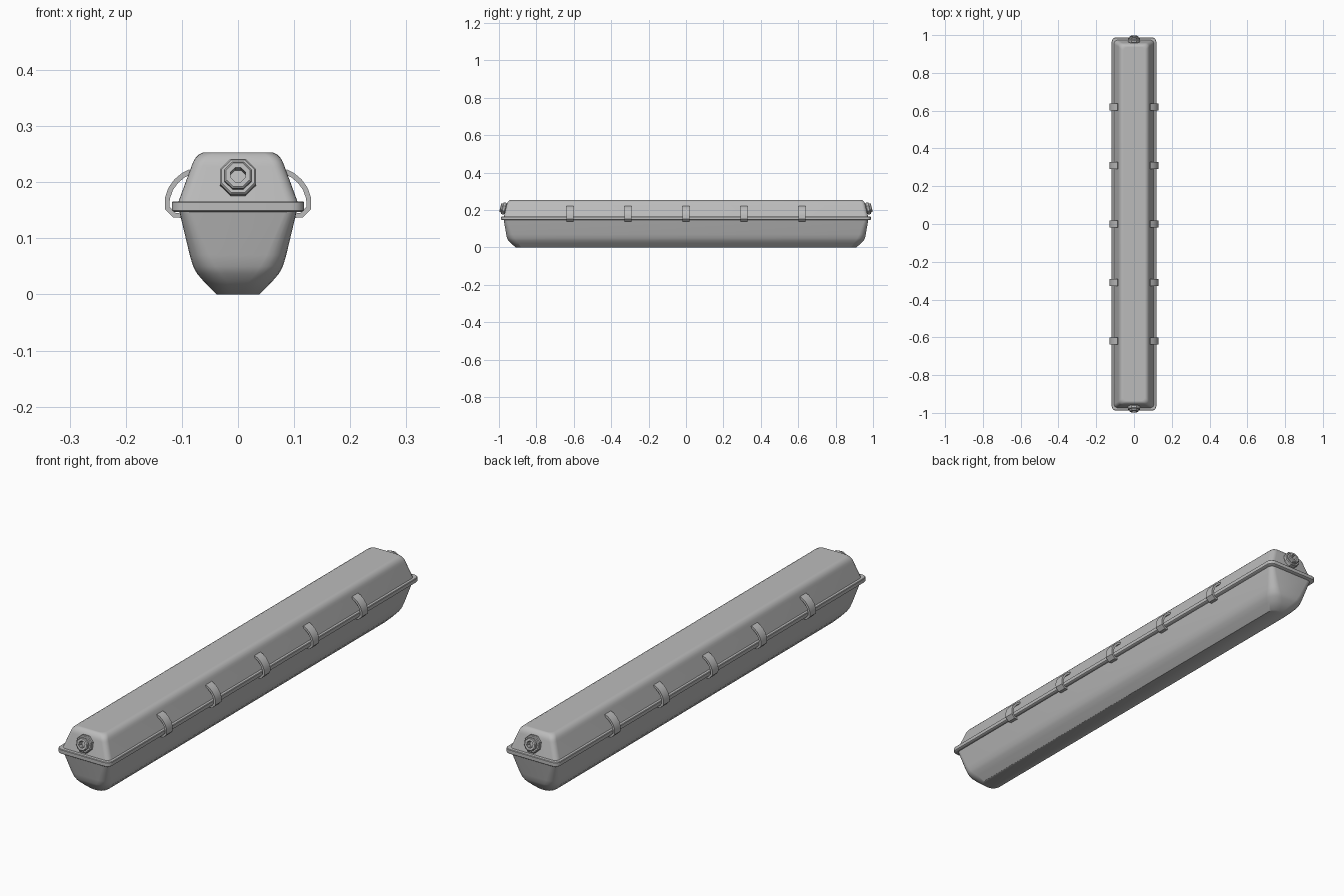
import bpy, bmesh, math
from mathutils import Matrix, Vector

cube = bpy.data.objects.get("Cube")
if cube:
    bpy.data.objects.remove(cube, do_unlink=True)

grey = bpy.data.materials.new("plain grey")
grey.use_nodes = True
grey.diffuse_color = (0.5, 0.5, 0.5, 1)
grey.node_tree.nodes["Principled BSDF"].inputs["Base Color"].default_value = (0.5, 0.5, 0.5, 1)


def finish(name, bm, angle=40):
    """Turn a bmesh into a named, shaded object."""
    bmesh.ops.recalc_face_normals(bm, faces=bm.faces)
    mesh = bpy.data.meshes.new(name)
    bm.to_mesh(mesh)
    bm.free()
    mesh.materials.append(grey)
    ob = bpy.data.objects.new(name, mesh)
    bpy.context.collection.objects.link(ob)
    bpy.ops.object.select_all(action='DESELECT')
    ob.select_set(True)
    bpy.context.view_layer.objects.active = ob
    bpy.ops.object.shade_smooth_by_angle(angle=math.radians(angle))
    return ob


def rounded_rect(hx, hy, r, z, steps=5):
    """Closed outline of a rectangle with rounded corners."""
    pts = []
    for i, (sx, sy) in enumerate([(1, 1), (-1, 1), (-1, -1), (1, -1)]):
        for k in range(steps + 1):
            a = math.pi / 2 * (i + k / steps)
            pts.append(Vector((sx * (hx - r) + r * math.cos(a),
                               sy * (hy - r) + r * math.sin(a), z)))
    return pts


def loft(bm, outlines):
    """Skin a stack of outlines and cap both ends."""
    rings = [[bm.verts.new(p) for p in o] for o in outlines]
    n = len(rings[0])
    for a, b in zip(rings, rings[1:]):
        for i in range(n):
            j = (i + 1) % n
            bm.faces.new((a[i], a[j], b[j], b[i]))
    bm.faces.new(rings[0][::-1])
    bm.faces.new(rings[-1])


def shell(name, rows):
    bm = bmesh.new()
    loft(bm, [rounded_rect(hx, hy, r, z) for hx, hy, r, z in rows])
    return finish(name, bm)


# Housing: half width, half length, corner radius, height
shell("lower_tub", [
    (0.038, 0.91, 0.03, 0), (0.061, 0.937, 0.042, 0.023),
    (0.073, 0.95, 0.042, 0.037), (0.08, 0.957, 0.04, 0.05),
    (0.086, 0.961, 0.035, 0.07), (0.105, 0.975, 0.02, 0.15)])
shell("rim_flange", [
    (0.114, 0.984, 0.02, 0.147), (0.118, 0.988, 0.024, 0.15),
    (0.118, 0.988, 0.024, 0.164), (0.116, 0.986, 0.022, 0.166)])
shell("upper_lid", [
    (0.107, 0.974, 0.02, 0.163), (0.083, 0.959, 0.02, 0.228),
    (0.08, 0.957, 0.02, 0.236), (0.076, 0.953, 0.02, 0.243),
    (0.07, 0.948, 0.02, 0.249), (0.062, 0.942, 0.02, 0.253),
    (0.056, 0.936, 0.02, 0.253)])

# Spring clips: a bent strip hooked over the rim
clip_path = [Vector(p) for p in [
    (0.085, 0.219), (0.098, 0.212), (0.11, 0.202), (0.12, 0.188),
    (0.126, 0.171), (0.126, 0.154), (0.113, 0.141), (0.1, 0.141)]]


def clip(name, side, y, half=0.019, thick=0.0045):
    bm = bmesh.new()
    sections = []
    for i, p in enumerate(clip_path):
        before = clip_path[max(i - 1, 0)]
        after = clip_path[min(i + 1, len(clip_path) - 1)]
        t = (after - before).normalized()
        off = Vector((-t.y, t.x)) * thick
        sections.append([Vector((side * q.x, y + w, q.y)) for q, w in (
            (p + off, -half), (p + off, half), (p - off, half), (p - off, -half))])
    loft(bm, sections)
    finish(name, bm, 35)


for i in range(5):
    for label, side in (("left", 1), ("right", -1)):
        clip(f"{label}_clip_{i + 1}", side, (i - 2) * 0.31)


# Cable glands: stepped octagonal nut with a recessed hole, tilted with the end
def octagon(r, h):
    return [Vector((r * math.cos(a), r * math.sin(a), h))
            for a in (math.pi / 4 * (k + 0.5) for k in range(8))]


def gland(name, turn):
    bm = bmesh.new()
    loft(bm, [octagon(r, h) for r, h in (
        (0.031, -0.006), (0.031, 0.004), (0.035, 0.006), (0.035, 0.018), (0.032, 0.021),
        (0.026, 0.021), (0.026, 0.029), (0.023, 0.032), (0.014, 0.032), (0.014, 0.01))])
    tilt = Matrix.Rotation(math.radians(90 - 13), 4, 'X')
    place = Matrix.Translation((0, -0.962, 0.206))
    bm.transform(Matrix.Rotation(turn, 4, 'Z') @ place @ tilt)
    finish(name, bm, 25)


gland("front_cable_gland", 0)
gland("back_cable_gland", math.pi)
